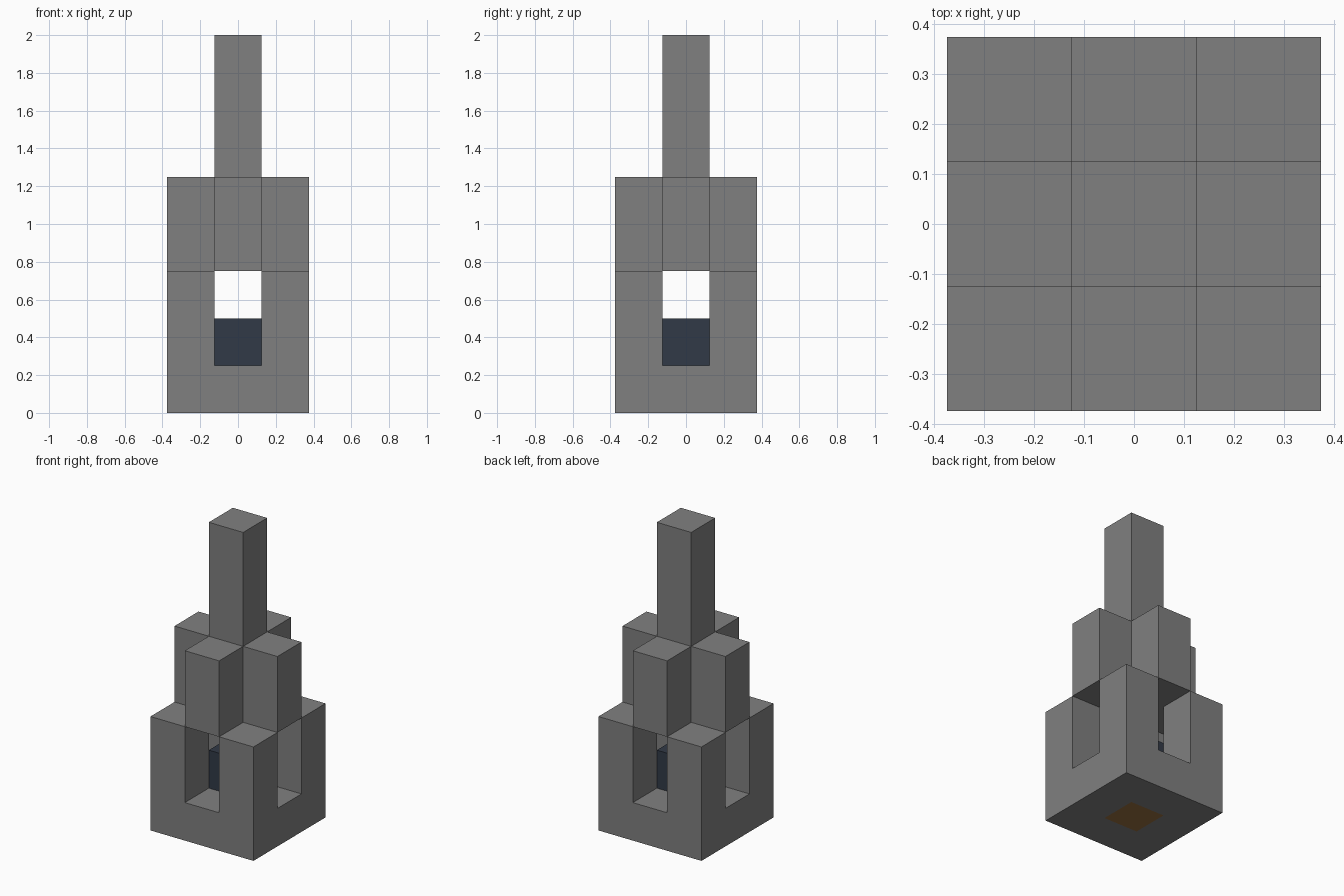
import bpy
import bmesh
from mathutils import Vector

if "Cube" in bpy.data.objects:
    bpy.data.objects.remove(bpy.data.objects["Cube"], do_unlink=True)

UNIT = 0.25


def material(name, rgb):
    mat = bpy.data.materials.new(name)
    mat.use_nodes = True
    color = (*rgb, 1)
    mat.diffuse_color = color
    mat.node_tree.nodes["Principled BSDF"].inputs["Base Color"].default_value = color
    return mat


STONE = material("grey stone", (0.216, 0.216, 0.216))
CORE = material("dark blue core", (0.031, 0.042, 0.063))
PLUG = material("brown plug", (0.32, 0.16, 0.053))


def column(x, y, low, high):
    return {(x, y, z) for z in range(low, high)}


# Each part is a set of unit blocks, centred on the vertical axis
span = (-1, 0, 1)
base, crown = set(), set()
for x in span:
    for y in span:
        reach = abs(x) + abs(y)
        if reach == 2:        # corner posts
            base |= column(x, y, 0, 3)
        elif reach == 1:      # slot floors and hanging crown arms
            base |= column(x, y, 0, 1)
            crown |= column(x, y, 3, 5)

parts = [
    ("base_with_corner_posts", base, STONE),
    ("bottom_plug", column(0, 0, 0, 1), PLUG),
    ("core_block", column(0, 0, 1, 2), CORE),
    ("crown_arms", crown, STONE),
    ("spire", column(0, 0, 3, 8), STONE),
]
solid = set().union(*(cells for _, cells, _ in parts))


def build(name, cells, mat):
    """Skin the blocks, keeping only faces that are not buried."""
    bm = bmesh.new()
    for cell in sorted(cells):
        center = Vector(cell) + Vector((0, 0, 0.5))
        for axis in range(3):
            for sign in (-1, 1):
                normal = Vector((0, 0, 0))
                normal[axis] = sign
                if tuple(int(c + n) for c, n in zip(cell, normal)) in solid:
                    continue
                u = Vector((0, 0, 0))
                u[(axis + 1) % 3] = 0.5
                v = normal.cross(u)
                middle = center + normal / 2
                corners = (-u - v, u - v, u + v, v - u)
                bm.faces.new([bm.verts.new((middle + c) * UNIT) for c in corners])
    bmesh.ops.remove_doubles(bm, verts=bm.verts, dist=UNIT / 100)
    mesh = bpy.data.meshes.new(name)
    bm.to_mesh(mesh)
    bm.free()
    mesh.materials.append(mat)
    bpy.context.collection.objects.link(bpy.data.objects.new(name, mesh))


for part in parts:
    build(*part)
